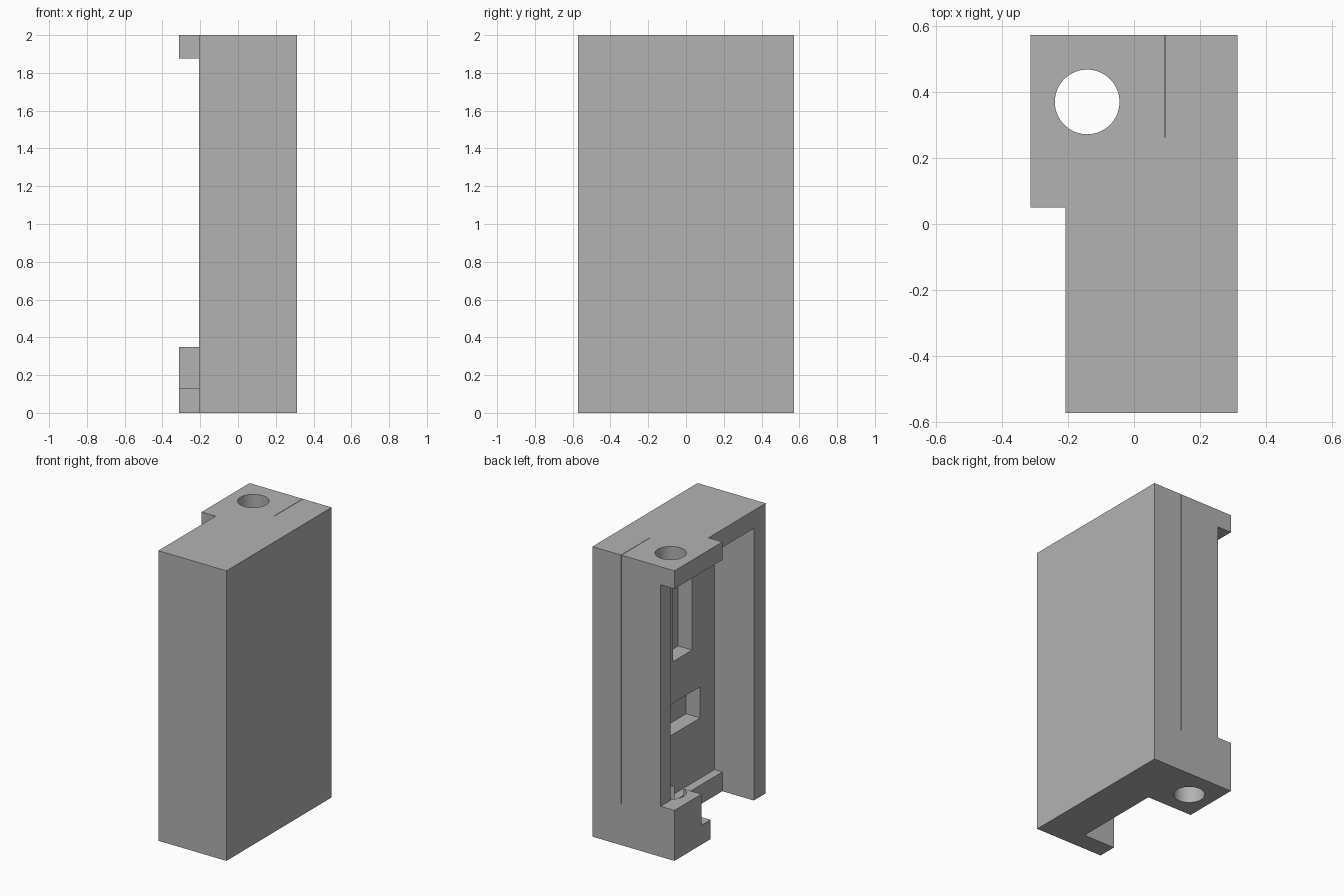
import bpy
import bmesh

cube = bpy.data.objects.get("Cube")
if cube:
    bpy.data.objects.remove(cube, do_unlink=True)

# Single grey material
grey = bpy.data.materials.new("plain grey")
grey.use_nodes = True
GREY = (0.448, 0.448, 0.448, 1)
grey.diffuse_color = GREY
grey.node_tree.nodes["Principled BSDF"].inputs["Base Color"].default_value = GREY


def link(name, bm):
    bmesh.ops.recalc_face_normals(bm, faces=bm.faces)
    mesh = bpy.data.meshes.new(name)
    bm.to_mesh(mesh)
    bm.free()
    mesh.materials.append(grey)
    obj = bpy.data.objects.new(name, mesh)
    bpy.context.collection.objects.link(obj)
    return obj


def extrude(name, outline, z0, z1):
    bm = bmesh.new()
    face = bm.faces.new([bm.verts.new((x, y, z0)) for x, y in outline])
    top = bmesh.ops.extrude_face_region(bm, geom=[face])["geom"]
    verts = [g for g in top if isinstance(g, bmesh.types.BMVert)]
    bmesh.ops.translate(bm, verts=verts, vec=(0, 0, z1 - z0))
    return link(name, bm)


def box(name, xs, ys, zs):
    outline = [(xs[0], ys[0]), (xs[1], ys[0]), (xs[1], ys[1]), (xs[0], ys[1])]
    return extrude(name, outline, *zs)


def cut(target, cutter):
    cutter.hide_render = True
    mod = target.modifiers.new("cut", "BOOLEAN")
    mod.operation = "DIFFERENCE"
    mod.solver = "EXACT"
    mod.object = cutter
    bpy.context.view_layer.objects.active = target
    bpy.ops.object.modifier_apply(modifier=mod.name)
    bpy.data.objects.remove(cutter, do_unlink=True)


# Main dimensions
W, D, H = 0.313, 0.573, 2.0
SIDE = -0.207      # open side of the walls
FLOOR = 0.093      # cavity floor
FRONT = -0.443     # inner face of the front wall
LID = 1.876        # underside of the top plate
BLOCK = 0.348      # top of the corner block
STEP = 0.133       # top of the bottom lip
OUT = -0.5         # beyond the open side

# Housing with the stepped outline
housing = extrude("housing", [(SIDE, -D), (W, -D), (W, D), (-W, D),
                              (-W, 0.05), (SIDE, 0.05)], 0, H)

# Side rebate, cavity, and the openings around the corner block
cut(housing, box("rebate", (OUT, SIDE), (0, 0.7), (BLOCK, LID)))
cut(housing, box("cavity", (OUT, FLOOR), (FRONT, 0.465), (BLOCK, LID)))
cut(housing, box("lower_cavity", (OUT, FLOOR), (FRONT, 0.278), (STEP, 1)))
cut(housing, box("mouth", (OUT, 0.033), (FRONT, 0.18), (-0.1, 0.2)))

# Pockets in the cavity floor
cut(housing, box("tall_pocket", (0, 0.2), (-0.2, 0.007), (1.05, 1.62)))
cut(housing, box("wide_pocket", (0, 0.2), (-0.287, 0.2), (0.549, 0.763)))

# Hairline slit through the back wall
cut(housing, box("slit", (0.092, 0.0945), (0.262, 0.7), (0.287, 2.1)))

# Vertical pin hole through top plate and corner block
bm = bmesh.new()
bmesh.ops.create_cone(bm, cap_ends=True, segments=64, radius1=0.098,
                      radius2=0.098, depth=3)
bmesh.ops.translate(bm, verts=bm.verts, vec=(-0.142, 0.37, 1))
cut(housing, link("pin_hole", bm))

bpy.ops.object.select_all(action="DESELECT")
housing.select_set(True)
bpy.context.view_layer.objects.active = housing
bpy.ops.object.shade_smooth_by_angle()
